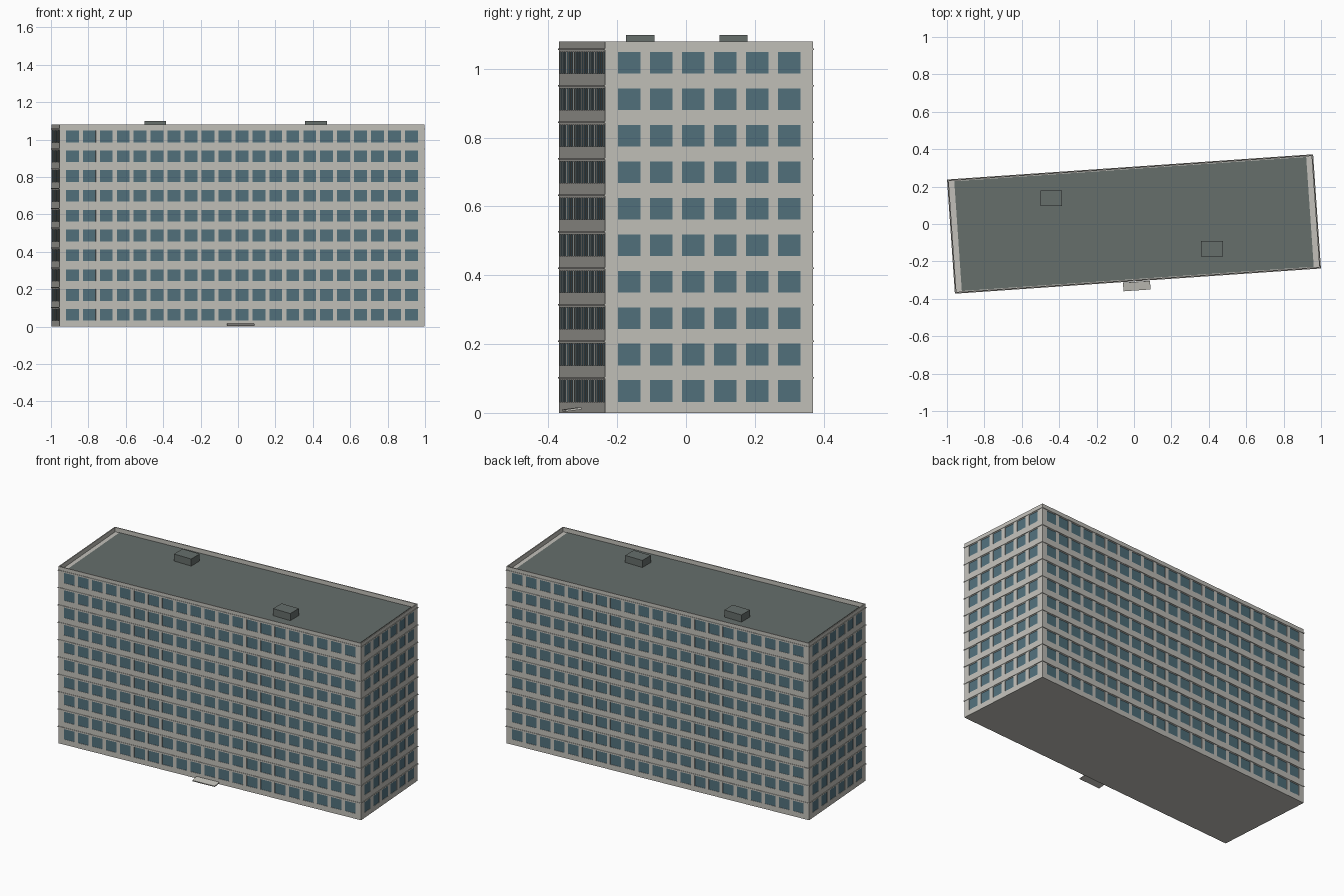
import bpy
import bmesh
from math import radians
from mathutils import Matrix, Vector

LENGTH, WIDTH, HEIGHT = 1.956, 0.606, 1.08
FLOORS, PITCH, SILL = 10, 0.106, 0.032
ROOF = 1.055
TURN = radians(3.94)

cube = bpy.data.objects.get("Cube")
if cube:
    bpy.data.objects.remove(cube, do_unlink=True)


def material(name, rgb):
    mat = bpy.data.materials.new(name)
    mat.use_nodes = True
    color = (*rgb, 1)
    mat.diffuse_color = color
    mat.node_tree.nodes["Principled BSDF"].inputs["Base Color"].default_value = color
    return mat


WALL = material("pale_concrete", (0.54, 0.53, 0.49))
GLASS = material("blue_glass", (0.084, 0.165, 0.205))
FELT = material("roof_felt", (0.133, 0.156, 0.148))


def finish(name, bm, mats, turn=TURN):
    mesh = bpy.data.meshes.new(name)
    bm.to_mesh(mesh)
    bm.free()
    for mat in mats:
        mesh.materials.append(mat)
    obj = bpy.data.objects.new(name, mesh)
    obj.rotation_euler.z = turn
    bpy.context.collection.objects.link(obj)
    return obj


def add_box(bm, size, center, tilt=0):
    matrix = (Matrix.Translation(center) @ Matrix.Rotation(tilt, 4, "X")
              @ Matrix.Diagonal((*size, 1)))
    bmesh.ops.create_cube(bm, size=1, matrix=matrix)


def facade(name, span, depth, count, pane, margin, angle):
    """Wall grid whose odd cells are recessed window panes."""
    step = (span - 2 * margin - pane) / (count - 1)
    cols = [-span / 2]
    for i in range(count):
        left = -span / 2 + margin + i * step
        cols += [left, left + pane]
    cols.append(span / 2)
    rows = [0]
    for i in range(FLOORS):
        low = SILL + i * PITCH
        rows += [low, low + 0.063]
    rows.append(HEIGHT)

    bm = bmesh.new()
    grid = [[bm.verts.new((x, -depth / 2, z)) for x in cols] for z in rows]
    panes = []
    for r in range(len(rows) - 1):
        for c in range(len(cols) - 1):
            face = bm.faces.new((grid[r][c], grid[r][c + 1],
                                 grid[r + 1][c + 1], grid[r + 1][c]))
            if r % 2 and c % 2:
                panes.append(face)
    inner = bmesh.ops.extrude_discrete_faces(bm, faces=panes)["faces"]
    for face in inner:
        face.material_index = 1
        bmesh.ops.translate(bm, verts=face.verts, vec=Vector((0, 0.002, 0)))
    bm.transform(Matrix.Rotation(radians(angle), 4, "Z"))
    finish(name, bm, (WALL, GLASS))


# Four window walls
for name, angle in (("front_wall", 0), ("back_wall", 180)):
    facade(name, LENGTH, WIDTH, 21, 0.069, 0.035, angle)
for name, angle in (("left_wall", 90), ("right_wall", 270)):
    facade(name, WIDTH, LENGTH, 6, 0.066, 0.037, angle)


def ring(bm, inset, z):
    x, y = LENGTH / 2 - inset, WIDTH / 2 - inset
    return [bm.verts.new((sx * x, sy * y, z))
            for sx, sy in ((-1, -1), (1, -1), (1, 1), (-1, 1))]


def bridge(bm, a, b):
    for i in range(4):
        j = (i + 1) % 4
        bm.faces.new((a[i], a[j], b[j], b[i]))


# Parapet rim, its inner faces and the roof slab
bm = bmesh.new()
loops = [ring(bm, 0, HEIGHT), ring(bm, 0.006, HEIGHT), ring(bm, 0.006, ROOF - 0.002)]
bridge(bm, loops[0], loops[1])
bridge(bm, loops[1], loops[2])
bm.faces.new(loops[2])
finish("parapet", bm, (WALL,))

# Underside
bm = bmesh.new()
bm.faces.new(reversed(ring(bm, 0, 0)))
finish("base", bm, (WALL,))

# Roof covering, leaving a pale border at both ends
bm = bmesh.new()
add_box(bm, (LENGTH - 0.07, WIDTH - 0.018, 0.004), (0, 0, ROOF - 0.001))
finish("roof_covering", bm, (FELT,))

# Thin ledge around the building above each row of windows
bm = bmesh.new()
for i in range(FLOORS):
    low = 0.1 + i * PITCH
    loops = [ring(bm, 0, low), ring(bm, -0.003, low),
             ring(bm, -0.003, low + 0.005), ring(bm, 0, low + 0.005)]
    for a, b in zip(loops, loops[1:]):
        bridge(bm, a, b)
bmesh.ops.recalc_face_normals(bm, faces=bm.faces)
finish("floor_ledges", bm, (WALL,))

# Rooftop housings, square to the axes
for name, x, y in (("rear_roof_housing", -0.442, 0.138),
                   ("front_roof_housing", 0.417, -0.133)):
    bm = bmesh.new()
    add_box(bm, (0.116, 0.082, 0.046), (x, y, 1.076))
    finish(name, bm, (FELT,), 0)

# Sloping entrance slab
bm = bmesh.new()
add_box(bm, (0.145, 0.046, 0.006), (-0.008, -0.332, 0.010), radians(8))
finish("entrance_ramp", bm, (WALL,))
